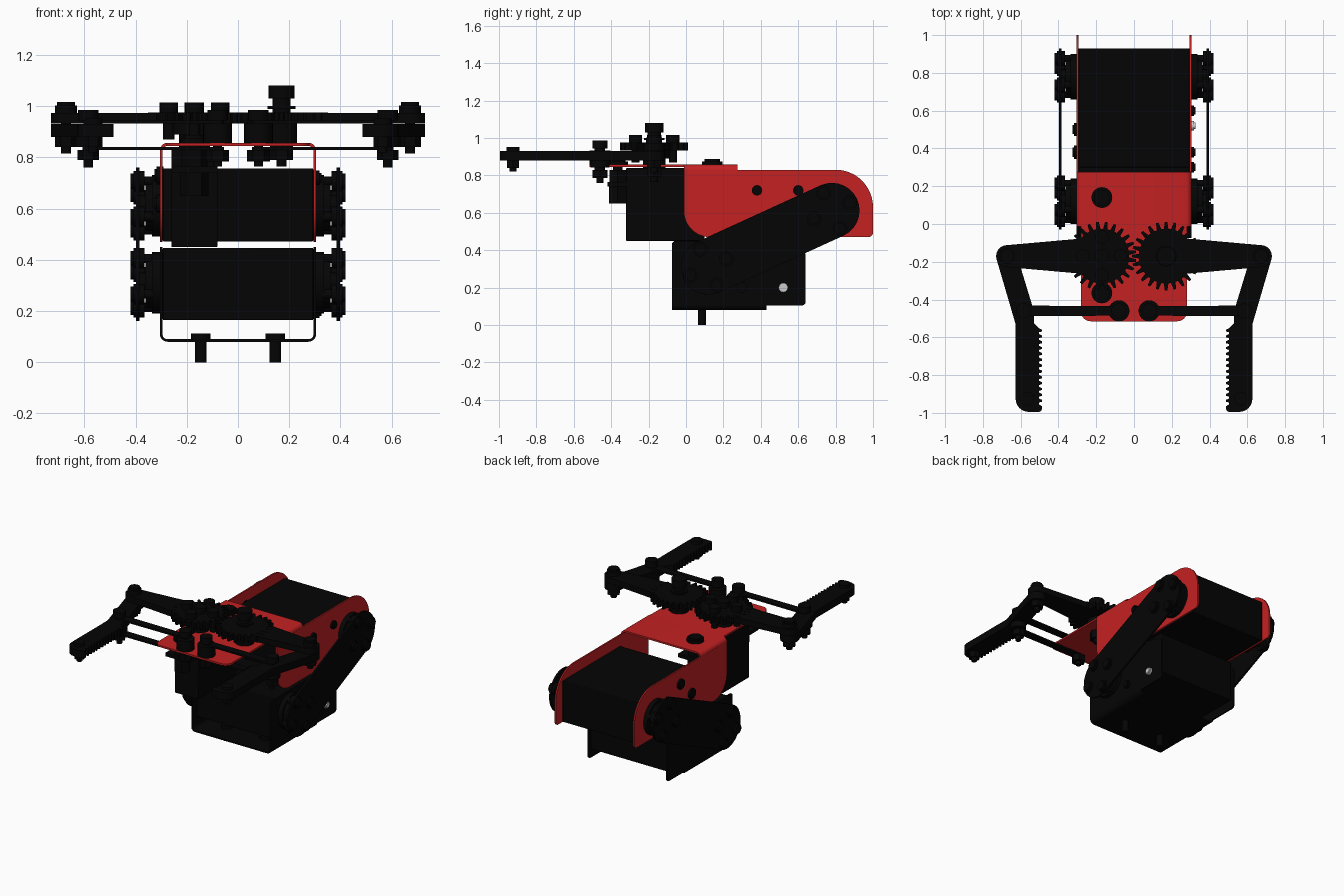
import bpy, bmesh
from math import pi, cos, sin, tan, atan2
from mathutils import Vector

if "Cube" in bpy.data.objects:
    bpy.data.objects.remove(bpy.data.objects["Cube"])


def material(name, rgb):
    m = bpy.data.materials.new(name)
    m.diffuse_color = (*rgb, 1)
    m.use_nodes = True
    m.node_tree.nodes["Principled BSDF"].inputs["Base Color"].default_value = m.diffuse_color
    return m


BLACK = material("black", (0.0015, 0.0015, 0.0015))
RED = material("red", (0.55, 0.015, 0.016))
STEEL = material("steel", (0.6, 0.6, 0.6))
PLACE = {'x': lambda a, b, h: (h, a, b),
         'y': lambda a, b, h: (a, h, b),
         'z': lambda a, b, h: (a, b, h)}


def add_prism(bm, pts, axis, lo, hi):
    f = PLACE[axis]
    low = [bm.verts.new(f(a, b, lo)) for a, b in pts]
    top = [bm.verts.new(f(a, b, hi)) for a, b in pts]
    n = len(pts)
    bm.faces.new(low)
    bm.faces.new(top[::-1])
    for i in range(n):
        bm.faces.new((low[i], top[i], top[(i + 1) % n], low[(i + 1) % n]))


def finish(bm, name, mat):
    bmesh.ops.recalc_face_normals(bm, faces=bm.faces)
    me = bpy.data.meshes.new(name)
    bm.to_mesh(me)
    bm.free()
    me.materials.append(mat)
    ob = bpy.data.objects.new(name, me)
    bpy.context.collection.objects.link(ob)
    return ob


def prism(name, pts, axis, lo, hi, mat=BLACK):
    bm = bmesh.new()
    add_prism(bm, pts, axis, lo, hi)
    return finish(bm, name, mat)


def circle(a, b, r, n=24):
    return [(a + r * cos(2 * pi * i / n), b + r * sin(2 * pi * i / n)) for i in range(n)]


def stack(name, a, b, axis, layers, mat=BLACK):
    """Coaxial discs, each (radius, low, high, sides)."""
    bm = bmesh.new()
    for r, lo, hi, n in layers:
        add_prism(bm, circle(a, b, r, n), axis, lo, hi)
    return finish(bm, name, mat)


def rounded(corners, seg=6):
    """Polygon from (a, b, radius) corners, with each corner filleted."""
    out = []
    for i, (a, b, r) in enumerate(corners):
        p = Vector((a, b))
        if r == 0:
            out.append((a, b))
            continue
        u = (Vector(corners[i - 1][:2]) - p).normalized()
        v = (Vector(corners[(i + 1) % len(corners)][:2]) - p).normalized()
        half = u.angle(v) / 2
        c = p + (u + v).normalized() * (r / sin(half))
        d0 = p + u * (r / tan(half)) - c
        d1 = p + v * (r / tan(half)) - c
        a0, a1 = atan2(d0.y, d0.x), atan2(d1.y, d1.x)
        sweep = (a1 - a0 + pi) % (2 * pi) - pi
        out += [(c.x + r * cos(a0 + sweep * k / seg), c.y + r * sin(a0 + sweep * k / seg))
                for k in range(seg + 1)]
    return out


def capsule(a0, b0, r0, a1, b1, r1, n=14):
    t = atan2(b1 - b0, a1 - a0)
    pts = [(a0 + r0 * cos(t + pi / 2 + pi * k / n), b0 + r0 * sin(t + pi / 2 + pi * k / n)) for k in range(n + 1)]
    return pts + [(a1 + r1 * cos(t - pi / 2 + pi * k / n), b1 + r1 * sin(t - pi / 2 + pi * k / n)) for k in range(n + 1)]


def box(name, x, y, z, bevel=0.0):
    ob = prism(name, [(x[0], y[0]), (x[1], y[0]), (x[1], y[1]), (x[0], y[1])], 'z', *z)
    if bevel:
        m = ob.modifiers.new("bevel", 'BEVEL')
        m.width, m.segments = bevel, 2
    return ob


# Lower U bracket: bent base, side plates, two standing bolts
prism("lower_bracket_base", rounded([
    (-0.305, 0.2, 0), (-0.305, 0.08, 0.03), (0.305, 0.08, 0.03), (0.305, 0.2, 0),
    (0.295, 0.2, 0), (0.295, 0.09, 0.02), (-0.295, 0.09, 0.02), (-0.295, 0.2, 0)]), 'y', -0.075, 0.43)
for s in (-1, 1):
    prism("lower_bracket_side", rounded([
        (-0.075, 0.105, 0), (0.64, 0.105, 0.02),
        (0.64, 0.40, 0.04), (0.45, 0.45, 0), (-0.075, 0.45, 0.02)]), 'x', s * 0.295, s * 0.305)
    stack("foot_bolt", s * 0.145, 0.085, 'z', [(0.022, 0, 0.09, 16), (0.038, 0.09, 0.112, 16)])

# Upper red bracket: bent top with front shelf, and side plates
prism("upper_bracket_bend", rounded([
    (-0.305, 0.78, 0), (-0.305, 0.857, 0.03), (0.305, 0.857, 0.03), (0.305, 0.78, 0),
    (0.295, 0.78, 0), (0.295, 0.845, 0.02), (-0.295, 0.845, 0.02), (-0.295, 0.78, 0)]), 'y', -0.012, 0.275, RED)
prism("upper_bracket_shelf", rounded([
    (-0.28, -0.012, 0), (-0.28, -0.515, 0.05), (0.28, -0.515, 0.05), (0.28, -0.012, 0)]), 'z', 0.845, 0.857, RED)
for s in (-1, 1):
    prism("upper_bracket_side", rounded([
        (-0.012, 0.83, 0), (-0.012, 0.47, 0.14), (1.0, 0.47, 0.025), (1.0, 0.83, 0.2)], 12),
        'x', s * 0.295, s * 0.305, RED)

# Two joint servos with horns, link plates and link bolts
horns = [(0.12, 0.31), (0.78, 0.612)]
box("lower_servo", (-0.294, 0.294), (-0.03, 0.62), (0.165, 0.447), 0.004)
box("upper_servo", (-0.294, 0.294), (0.30, 0.93), (0.472, 0.757), 0.004)
for s in (-1, 1):
    prism("side_link", capsule(0.12, 0.31, 0.148, 0.78, 0.612, 0.148), 'x', s * 0.385, s * 0.398)
    for y, z in horns:
        stack("servo_horn", y, z, 'x', [(0.12, s * 0.29, s * 0.335, 32), (0.10, s * 0.335, s * 0.362, 32),
                                        (0.04, s * 0.36, s * 0.39, 16)])
        for k in range(4):
            t = 2.0 + k * pi / 2
            stack("link_bolt", y + 0.105 * cos(t), z + 0.105 * sin(t), 'x', [
                (0.04, s * 0.365, s * 0.408, 16), (0.03, s * 0.408, s * 0.42, 16), (0.018, s * 0.33, s * 0.37, 12)])

# Screws through the bracket sides
for y, z, r, s, m in [(0.38, 0.72, 0.028, 1, BLACK), (0.60, 0.72, 0.028, 1, BLACK), (0.30, 0.20, 0.028, 1, BLACK),
                      (0.52, 0.20, 0.025, 1, STEEL), (0.50, 0.73, 0.035, -1, BLACK), (0.38, 0.62, 0.035, -1, BLACK)]:
    stack("side_screw", y, z, 'x', [(r, s * 0.29, s * 0.318, 16), (r * 0.7, s * 0.318, s * 0.326, 16)], m)

# Gripper servo hanging under the shelf
box("gripper_servo", (-0.26, -0.08), (-0.32, 0.10), (0.45, 0.84), 0.004)
box("gripper_servo_ears", (-0.26, -0.08), (-0.42, 0.20), (0.74, 0.765))
for y in (-0.365, 0.14):
    stack("ear_bolt", -0.17, y, 'z', [(0.055, 0.857, 0.875, 24), (0.042, 0.875, 0.887, 24),
                                      (0.025, 0.65, 0.86, 12), (0.05, 0.765, 0.83, 6), (0.054, 0.65, 0.74, 6)])
stack("gripper_servo_horn", -0.17, -0.17, 'z', [(0.06, 0.84, 0.89, 24), (0.085, 0.89, 0.932, 24)])

# Gripper: geared arms, toothed fingers, guide links
N = 24
for s in (-1, 1):
    gear = []
    for i in range(N):
        for f, r in ((-0.32, 0.145), (-0.14, 0.182), (0.14, 0.182), (0.32, 0.145)):
            t = 2 * pi * (i + f + (0.5 if s < 0 else 0)) / N
            gear.append((s * 0.17 + r * cos(t), -0.17 + r * sin(t)))
    prism("gear", gear, 'z', 0.932, 0.976)
    prism("gear_arm", [(s * x, y) for x, y in capsule(0.20, -0.17, 0.10, 0.672, -0.17, 0.058)], 'z', 0.933, 0.974)

    finger = rounded([(0.728, -0.185, 0), (0.627, -0.53, 0.05), (0.627, -0.995, 0.07), (0.487, -0.995, 0.02),
                      (0.487, -0.965, 0)])
    for i in range(13):
        y = -0.955 + i * 0.031
        finger += [(0.502, y), (0.502, y + 0.010), (0.487, y + 0.014), (0.487, y + 0.024)]
    finger += [(0.502, -0.553), (0.53, -0.525), (0.53, -0.46), (0.614, -0.185)]
    finger += [(0.672 + 0.058 * cos(t), -0.17 + 0.058 * sin(t)) for t in [pi - pi * k / 10 for k in range(11)]]
    prism("finger", [(s * x, y) for x, y in finger], 'z', 0.88, 0.931)

    for z in (0.829, 0.932):
        prism("guide_link", [(s * x, y) for x, y in capsule(0.08, -0.46, 0.025, 0.58, -0.46, 0.028)],
              'z', z, z + 0.012)
    stack("inner_pivot", s * 0.08, -0.46, 'z', [(0.04, 0.944, 0.986, 20), (0.056, 0.857, 0.932, 24),
                                               (0.045, 0.785, 0.829, 6), (0.018, 0.765, 0.95, 12)])
    stack("outer_pivot", s * 0.585, -0.46, 'z', [(0.04, 0.944, 0.986, 20), (0.05, 0.841, 0.88, 24),
                                                (0.042, 0.79, 0.829, 6), (0.018, 0.76, 0.95, 12)])
    stack("elbow_bolt", s * 0.672, -0.17, 'z', [(0.043, 0.974, 1.003, 20), (0.035, 1.003, 1.016, 20),
                                               (0.043, 0.84, 0.88, 6), (0.02, 0.815, 0.98, 12)])
    stack("fingertip_bolt", s * 0.565, -0.925, 'z', [(0.036, 0.93, 0.953, 20), (0.036, 0.84, 0.88, 6),
                                                    (0.018, 0.82, 0.94, 12)])

# Left gear screws and right gear axle
stack("left_gear_screw", -0.17, -0.17, 'z', [(0.038, 0.976, 1.015, 20)])
for k in range(4):
    t = k * pi / 2
    stack("left_gear_screw", -0.17 + 0.10 * cos(t), -0.17 + 0.10 * sin(t), 'z',
          [(0.036, 0.976, 1.015, 20), (0.022, 0.87, 0.98, 12)])
stack("right_gear_axle", 0.17, -0.17, 'z', [(0.05, 1.03, 1.08, 24), (0.036, 0.976, 1.03, 24), (0.055, 0.99, 1.0, 24),
                                           (0.06, 0.857, 0.932, 24), (0.045, 0.79, 0.845, 6), (0.02, 0.765, 1.0, 12)])

# Smooth the round surfaces, keep edges sharp
for ob in bpy.context.collection.objects:
    ob.select_set(True)
    bpy.context.view_layer.objects.active = ob
bpy.ops.object.shade_smooth_by_angle(angle=0.6)
